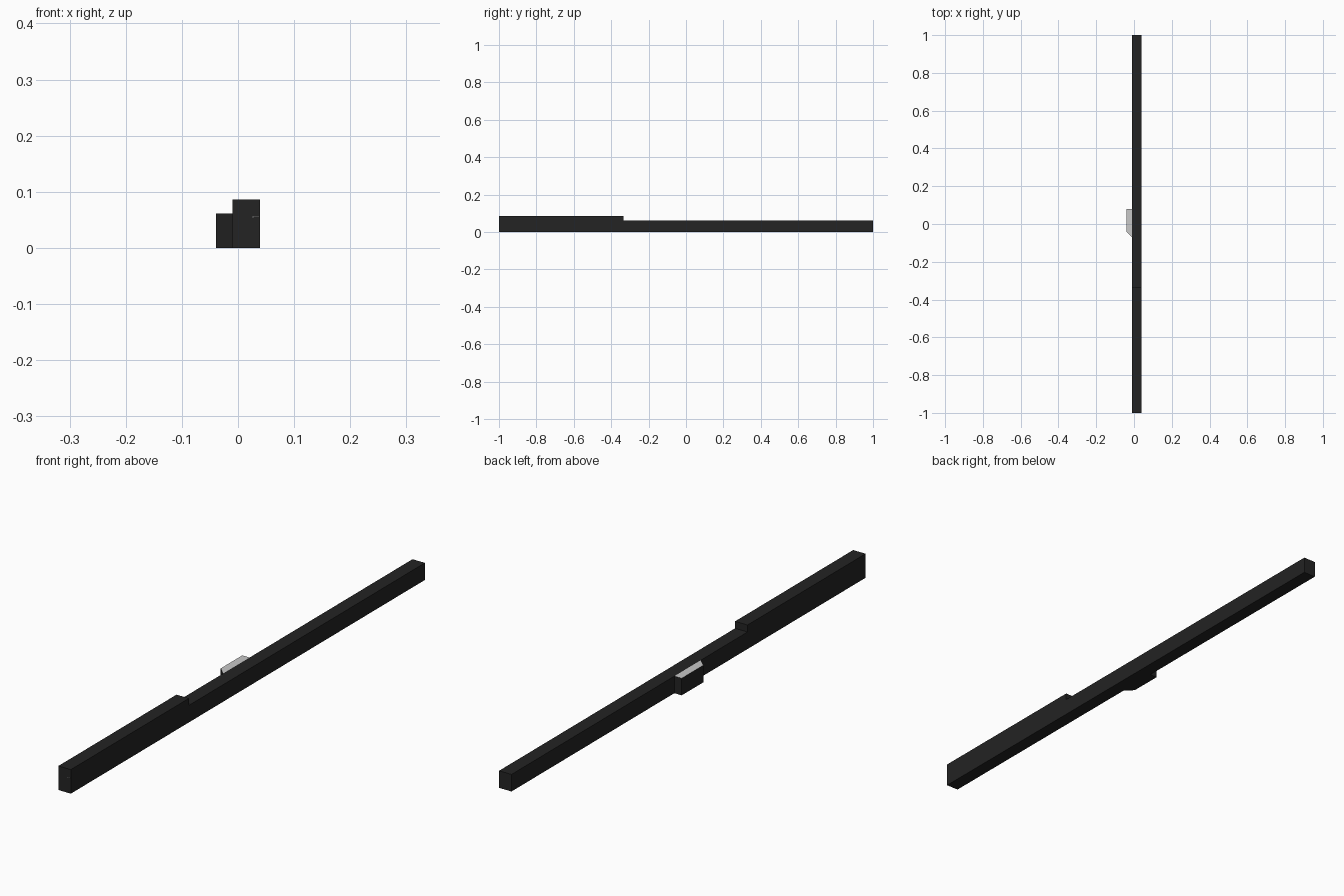
import bpy, bmesh

if "Cube" in bpy.data.objects:
    bpy.data.objects.remove(bpy.data.objects["Cube"])

def material(name, v):
    m = bpy.data.materials.new(name)
    m.diffuse_color = (v, v, v, 1)
    m.use_nodes = True
    m.node_tree.nodes["Principled BSDF"].inputs["Base Color"].default_value = m.diffuse_color
    return m

black = material("matte black", 0.017)
light = material("light grey", 0.58)
grey = material("mid grey", 0.15)

def prism(name, pts, to3d, offset, mats):
    """Extrude a flat profile along an offset vector."""
    bm = bmesh.new()
    f = bm.faces.new([bm.verts.new(to3d(*p)) for p in pts])
    r = bmesh.ops.extrude_face_region(bm, geom=[f])
    bmesh.ops.translate(bm, vec=offset,
                        verts=[v for v in r["geom"] if isinstance(v, bmesh.types.BMVert)])
    bmesh.ops.recalc_face_normals(bm, faces=bm.faces)
    me = bpy.data.meshes.new(name)
    for m in mats:
        me.materials.append(m)
    if len(mats) > 1:  # second colour on upward faces
        for f in bm.faces:
            f.material_index = 1 if f.normal.z > 0.9 else 0
    bm.to_mesh(me)
    bm.free()
    ob = bpy.data.objects.new(name, me)
    bpy.context.collection.objects.link(ob)
    return ob

X0, X1 = -0.010, 0.039

# long bar with its raised front third, as one stepped side profile
prism("stepped_bar",
      [(-1, 0), (1, 0), (1, 0.061), (-0.333, 0.061), (-0.333, 0.086), (-1, 0.086)],
      lambda y, z: (X0, y, z), (X1 - X0, 0, 0), [black])

# side block with one chamfered end and a pale top
prism("side_block",
      [(X0, -0.07), (X0, 0.08), (-0.039, 0.08), (-0.039, -0.042)],
      lambda x, y: (x, y, 0), (0, 0, 0.061), [black, light])

# tiny bracket mark on the front end
prism("end_mark",
      [(0.026, 0.0535), (0.028, 0.0535), (0.028, 0.0555), (0.037, 0.0555),
       (0.037, 0.0565), (0.026, 0.0565)],
      lambda x, z: (x, -1.0, z), (0, -0.0006, 0), [grey])
